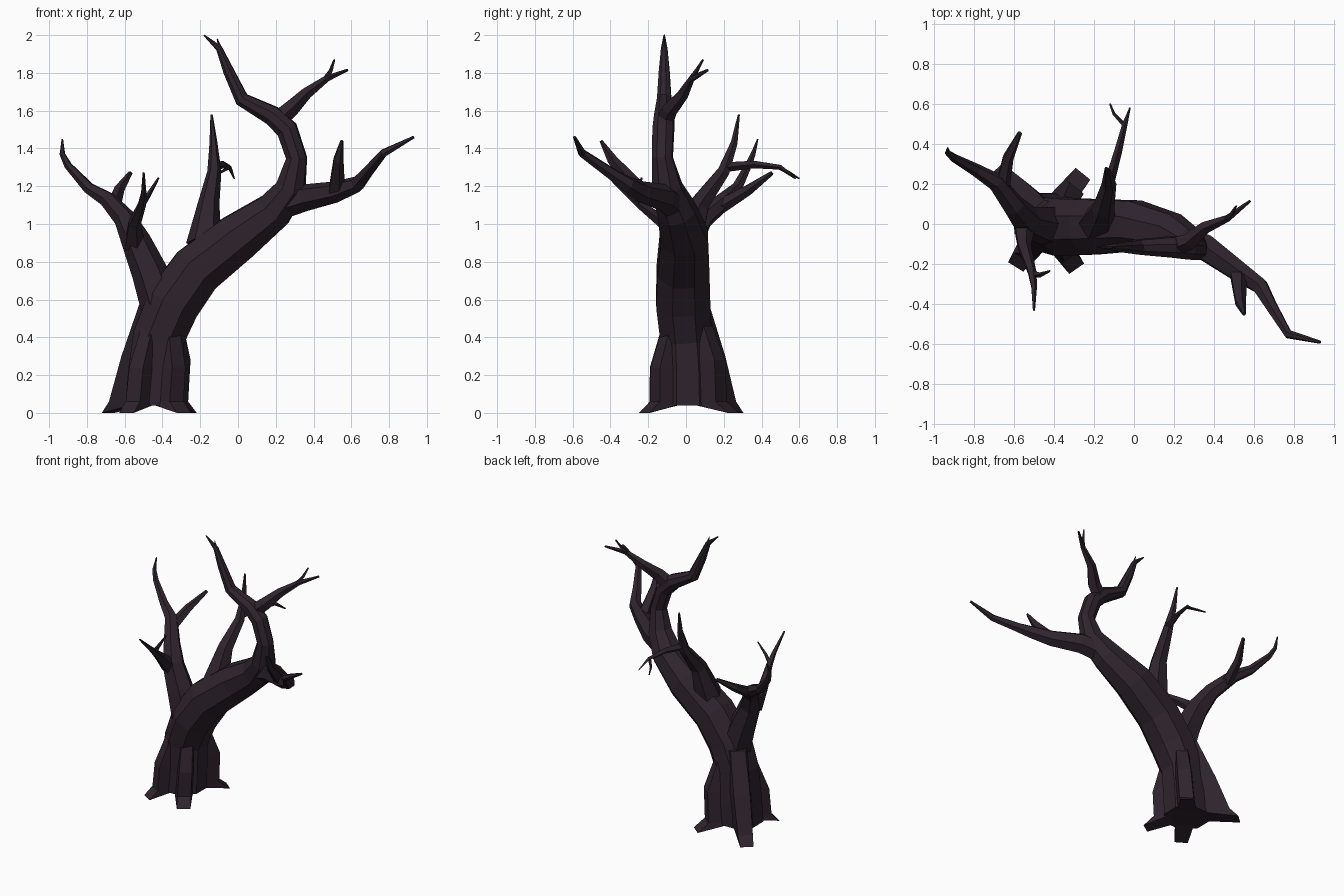
import bpy, bmesh, math
from mathutils import Vector

bark = bpy.data.materials.new("dark_bark")
bark.diffuse_color = (0.028, 0.017, 0.026, 1)


def finish(name, bm):
    """Turn a bmesh into a flat-shaded bark object."""
    bmesh.ops.recalc_face_normals(bm, faces=bm.faces)
    me = bpy.data.meshes.new(name)
    bm.to_mesh(me)
    bm.free()
    me.materials.append(bark)
    bpy.context.collection.objects.link(bpy.data.objects.new(name, me))


def skin(bm, rings):
    """Bridge consecutive rings and cap both ends."""
    n = len(rings[0])
    for r0, r1 in zip(rings, rings[1:]):
        for k in range(n):
            bm.faces.new((r0[k], r0[(k + 1) % n], r1[(k + 1) % n], r1[k]))
    bm.faces.new(rings[0][::-1])
    bm.faces.new(rings[-1])


def tube(name, pts, sides, start_dir=None, turn=0.0):
    """Low-poly tapering limb through (x, y, z, radius) points."""
    bm = bmesh.new()
    cs = [Vector(p[:3]) for p in pts]
    side = Vector((1, 0, 0))
    rings = []
    for i, c in enumerate(cs):
        a = (c - cs[i - 1]).normalized() if i else Vector()
        b = (cs[i + 1] - c).normalized() if i < len(cs) - 1 else Vector()
        t = Vector(start_dir) if i == 0 and start_dir else (a + b).normalized()
        side = side - t * side.dot(t)
        if side.length < 0.05:
            side = Vector((0, 1, 0)) - t * t.y
        side.normalize()
        up = t.cross(side)
        angles = [turn + 2 * math.pi * k / sides for k in range(sides)]
        rings.append([bm.verts.new(c + pts[i][3] * (side * math.cos(g) + up * math.sin(g)))
                      for g in angles])
    skin(bm, rings)
    finish(name, bm)


# Leaning trunk that runs on into the tallest branch
tube("trunk", [
    (-0.45, 0.01, 0.04, .158), (-0.44, 0.01, 0.20, .155), (-0.42, 0.0, 0.40, .148),
    (-0.345, -0.015, 0.58, .155), (-0.22, -0.015, 0.755, .15), (0.0, -0.01, 0.93, .137),
    (0.19, -0.05, 1.07, .108), (0.28, -0.10, 1.19, .085), (0.31, -0.125, 1.35, .058),
    (0.26, -0.12, 1.50, .06), (0.18, -0.115, 1.575, .055), (0.02, -0.115, 1.66, .04),
    (-0.05, -0.115, 1.81, .03), (-0.10, -0.115, 1.93, .018), (-0.18, -0.115, 2.0, .004)],
    8, (0, 0, 1), math.pi / 8)
tube("top_twig", [(-0.085, -0.115, 1.90, .015), (-0.11, -0.115, 1.98, .003)], 4)

# Upper right branch
tube("upper_right_branch", [
    (0.21, -0.11, 1.55, .05), (0.28, -0.085, 1.61, .045), (0.36, -0.015, 1.69, .032),
    (0.47, 0.03, 1.77, .018), (0.58, 0.115, 1.815, .007)], 5)
tube("upper_right_twig", [(0.46, 0.025, 1.765, .015), (0.49, 0.055, 1.81, .011),
                          (0.51, 0.09, 1.87, .005)], 4)

# Long right branch with its stub
tube("right_branch", [
    (0.19, -0.06, 1.09, .08), (0.36, -0.12, 1.14, .072), (0.52, -0.235, 1.17, .057),
    (0.63, -0.31, 1.21, .044), (0.68, -0.40, 1.27, .033), (0.77, -0.55, 1.375, .023),
    (0.93, -0.59, 1.46, .008)], 6)
tube("right_stub", [(0.52, -0.25, 1.18, .047), (0.53, -0.39, 1.34, .029),
                    (0.55, -0.45, 1.44, .009)], 5)

# Middle branch rising from the back of the trunk
tube("middle_branch", [
    (-0.18, 0.0, 0.89, .095), (-0.155, 0.075, 1.11, .057), (-0.125, 0.20, 1.28, .037),
    (-0.13, 0.255, 1.43, .021), (-0.14, 0.28, 1.58, .006)], 6)
tube("middle_twig", [(-0.125, 0.20, 1.30, .026), (-0.08, 0.36, 1.315, .02),
                     (-0.045, 0.50, 1.30, .013), (-0.02, 0.58, 1.24, .004)], 4)
tube("middle_twig_fork", [(-0.045, 0.49, 1.30, .011), (-0.10, 0.55, 1.27, .008),
                          (-0.12, 0.60, 1.24, .004)], 4)

# Left bough, forking backward and forward
tube("left_bough", [
    (-0.41, -0.01, 0.58, .11), (-0.47, 0.0, 0.75, .095), (-0.54, 0.02, 0.91, .078),
    (-0.60, 0.09, 1.03, .058), (-0.69, 0.21, 1.13, .045), (-0.79, 0.27, 1.19, .032),
    (-0.90, 0.33, 1.31, .021), (-0.93, 0.355, 1.37, .015), (-0.93, 0.38, 1.45, .004)], 6)
tube("left_back_stub", [(-0.66, 0.18, 1.09, .04), (-0.63, 0.33, 1.18, .029),
                        (-0.57, 0.455, 1.27, .012)], 5)
tube("left_front_branch", [
    (-0.55, 0.0, 0.89, .06), (-0.55, -0.11, 1.0, .036), (-0.51, -0.24, 1.10, .023),
    (-0.50, -0.31, 1.16, .016), (-0.50, -0.43, 1.27, .006)], 5)
tube("left_front_twig", [(-0.51, -0.25, 1.10, .018), (-0.47, -0.255, 1.16, .013),
                         (-0.42, -0.235, 1.245, .005)], 4)


# Buttress roots: ridges buried in the trunk that kick out at the ground
def root(name, degrees, profile):
    """profile = (distance out, height, half width) from the ground up."""
    a = math.radians(degrees)
    d, s = Vector((math.cos(a), math.sin(a))), Vector((-math.sin(a), math.cos(a)))
    bm = bmesh.new()
    rows = []
    for out, z, w in profile:
        c = Vector((-.45, .01)).lerp(Vector((-.41, 0)), z / .5)
        row = []
        for inner, sgn in ((0, -1), (0, 1), (1, 1), (1, -1)):
            p = c + d * (.08 if inner else out) + s * sgn * w * (1.4 if inner else 1)
            row.append(bm.verts.new((p.x, p.y, max(z, .045) if inner else z)))
        rows.append(row)
    skin(bm, rows)
    finish(name, bm)


root("root_back_right", 51, ((.31, 0, .047), (.23, .06, .047), (.225, .28, .045), (.125, .52, .035)))
root("root_front_right", -55, ((.285, 0, .045), (.21, .06, .045), (.205, .24, .043), (.125, .47, .035)))
root("root_front_left", -122, ((.265, 0, .045), (.21, .06, .045), (.205, .24, .043), (.125, .47, .035)))
root("root_back_left", 132, ((.355, 0, .045), (.30, .06, .05), (.225, .30, .055), (.12, .58, .05)))
